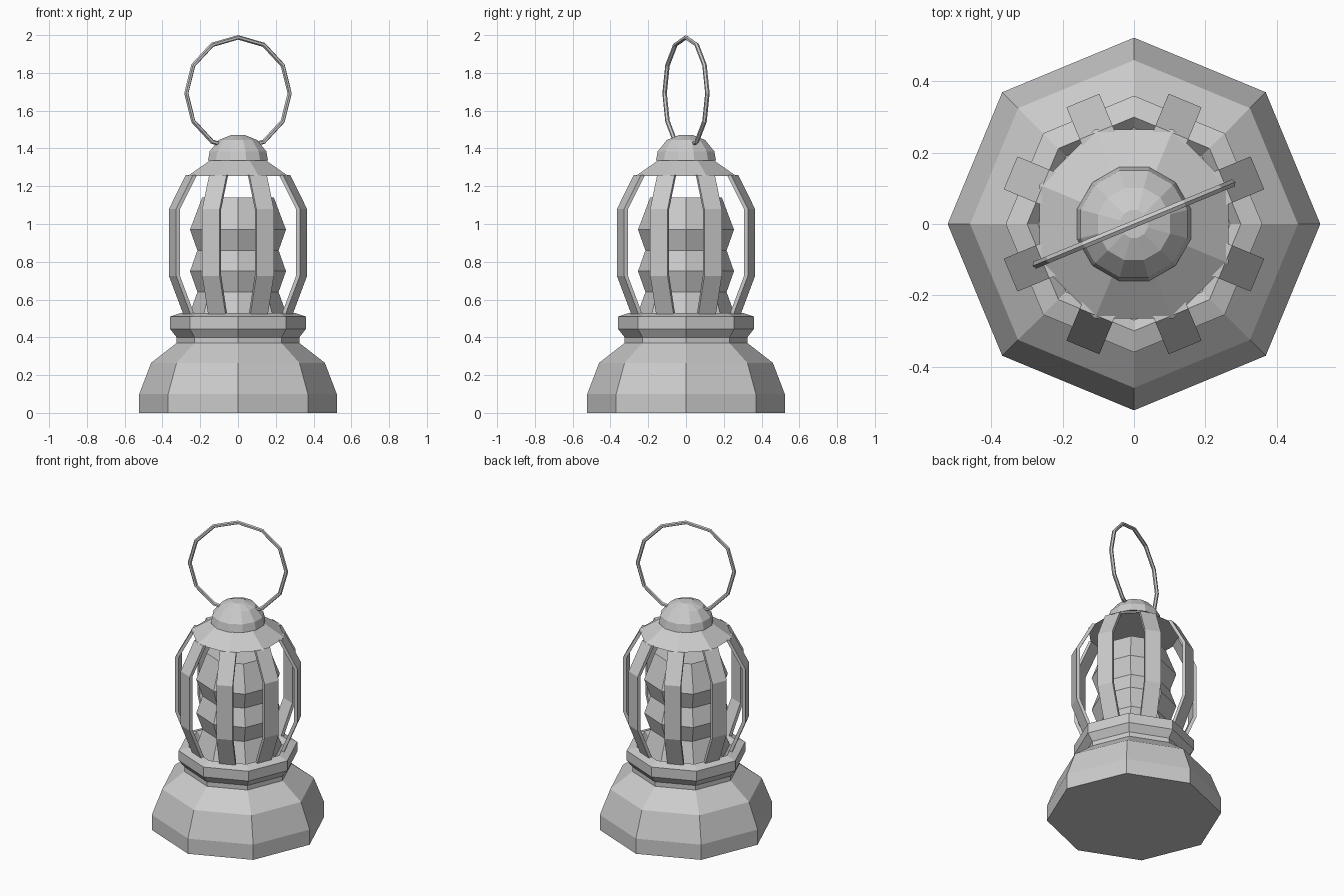
import bpy
from math import pi, cos, sin

if "Cube" in bpy.data.objects:
    bpy.data.objects.remove(bpy.data.objects["Cube"])


def make(name, verts, faces):
    me = bpy.data.meshes.new(name)
    me.from_pydata(verts, [], faces)
    ob = bpy.data.objects.new(name, me)
    bpy.context.collection.objects.link(ob)
    return ob


def lathe(name, profile, sides, turn=0.0):
    """Spin (radius, z) points, bottom to top, with flat caps."""
    verts = [(r * cos(turn + 2 * pi * k / sides), r * sin(turn + 2 * pi * k / sides), z)
             for r, z in profile for k in range(sides)]
    faces = []
    for i in range(len(profile) - 1):
        for k in range(sides):
            a, b = i * sides + k, i * sides + (k + 1) % sides
            faces.append((a, b, b + sides, a + sides))
    top = (len(profile) - 1) * sides
    faces.append(tuple(reversed(range(sides))))
    faces.append(tuple(range(top, top + sides)))
    return make(name, verts, faces)


# Stepped octagonal base with collar and shallow dish
lathe("base", [(.523, 0), (.523, .10), (.46, .265), (.325, .37), (.325, .40),
               (.36, .445), (.36, .51), (.30, .53), (.27, .50)], 8)

# Rippled glass chimney
lathe("glass", [(.265, .50), (.215, .64), (.254, .75), (.215, .86),
                (.254, .97), (.205, 1.10), (.19, 1.14)], 8)

# Sloping roof and domed cap
lathe("roof", [(.287, 1.255), (.155, 1.34)], 8, pi / 8)
lathe("cap", [(.165, 1.335), (.155, 1.385), (.105, 1.445), (.04, 1.47)], 12, pi / 12)

# Eight bent cage bars
path = [(.288, .51), (.375, .725), (.375, 1.08), (.278, 1.26)]
w, t = .05, .022
for n in range(8):
    a = pi / 8 + n * pi / 4
    verts = []
    for r, z in path:
        for rr, s in ((r, -w), (r, w), (r - t, w), (r - t, -w)):
            verts.append((rr * cos(a) - s * sin(a), rr * sin(a) + s * cos(a), z))
    faces = [(3, 2, 1, 0), (12, 13, 14, 15)]
    for i in range(3):
        for k in range(4):
            p, q = i * 4 + k, i * 4 + (k + 1) % 4
            faces.append((p, q, q + 4, p + 4))
    make(f"cage_bar_{n + 1}", verts, faces)

# Carrying ring
bpy.ops.mesh.primitive_torus_add(major_radius=.296, minor_radius=.012,
                                 major_segments=12, minor_segments=6,
                                 location=(0, 0, 1.692), rotation=(pi / 2, 0, pi / 8))
bpy.context.object.name = "carry_ring"
